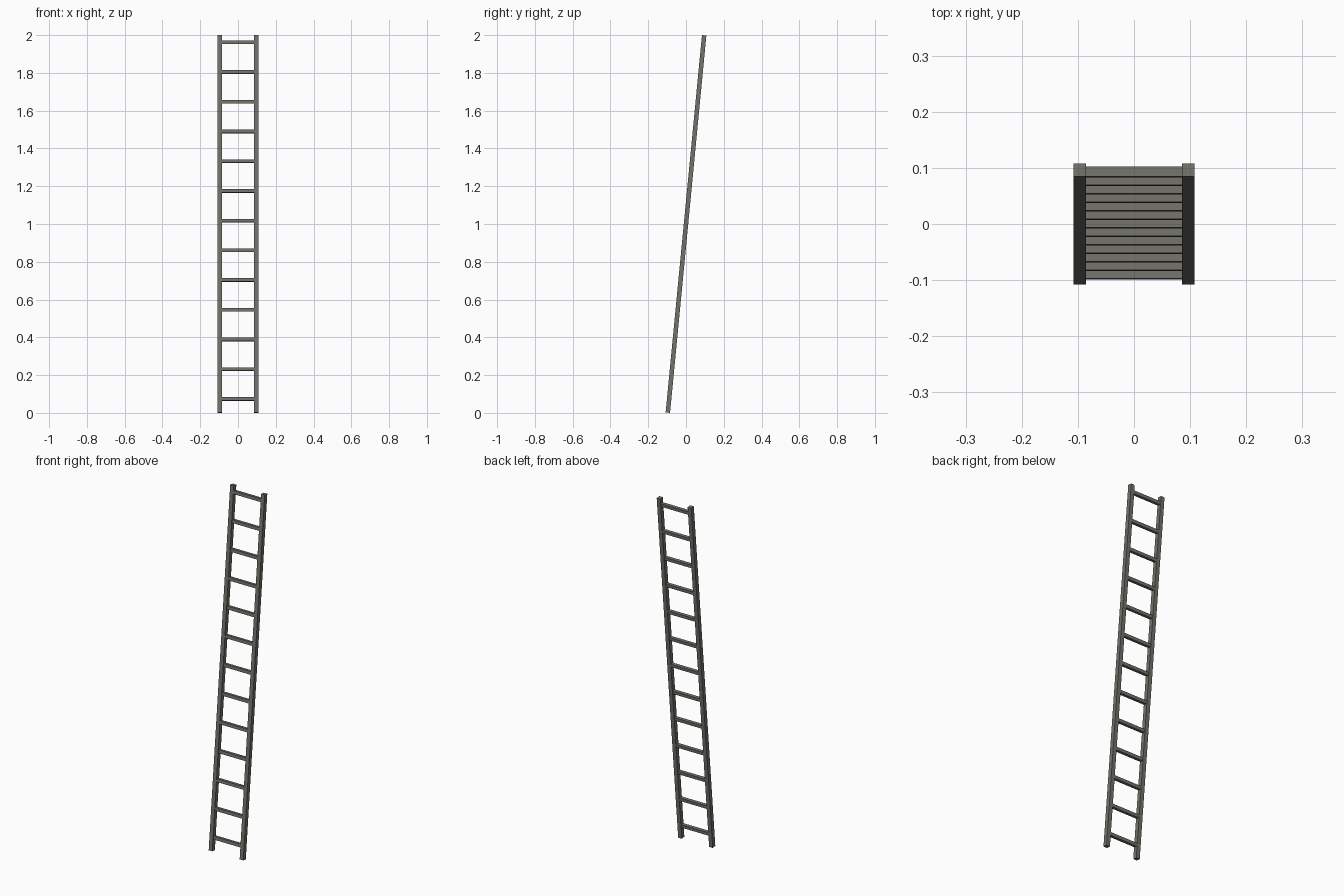
import bpy, math
from mathutils import Matrix

if "Cube" in bpy.data.objects:
    bpy.data.objects.remove(bpy.data.objects["Cube"])

LEAN = math.radians(5.5)
TILT = Matrix.Translation((0, 0, 1)) @ Matrix.Rotation(-LEAN, 4, 'X')

metal = bpy.data.materials.new("dark_grey_metal")
metal.diffuse_color = (0.17, 0.165, 0.145, 1)
metal.use_nodes = True
metal.node_tree.nodes["Principled BSDF"].inputs["Base Color"].default_value = metal.diffuse_color


def box(name, centre, size):
    """Box placed in the ladder's own plane, then leaned back."""
    bpy.ops.mesh.primitive_cube_add(size=1)
    ob = bpy.context.object
    ob.name = name
    ob.data.transform(TILT @ Matrix.Translation(centre) @ Matrix.Diagonal((*size, 1)))
    ob.data.materials.append(metal)
    return ob


# Two side rails
for side, x in (("left", -0.097), ("right", 0.097)):
    box(side + "_rail", (x, 0, 0), (0.0225, 0.0235, 2.007))

# Thirteen evenly spaced rungs
for i in range(13):
    box(f"rung_{i + 1}", (0, 0, (0.074 + i * 0.1573 - 1) / math.cos(LEAN)),
        (0.18, 0.018, 0.018))
